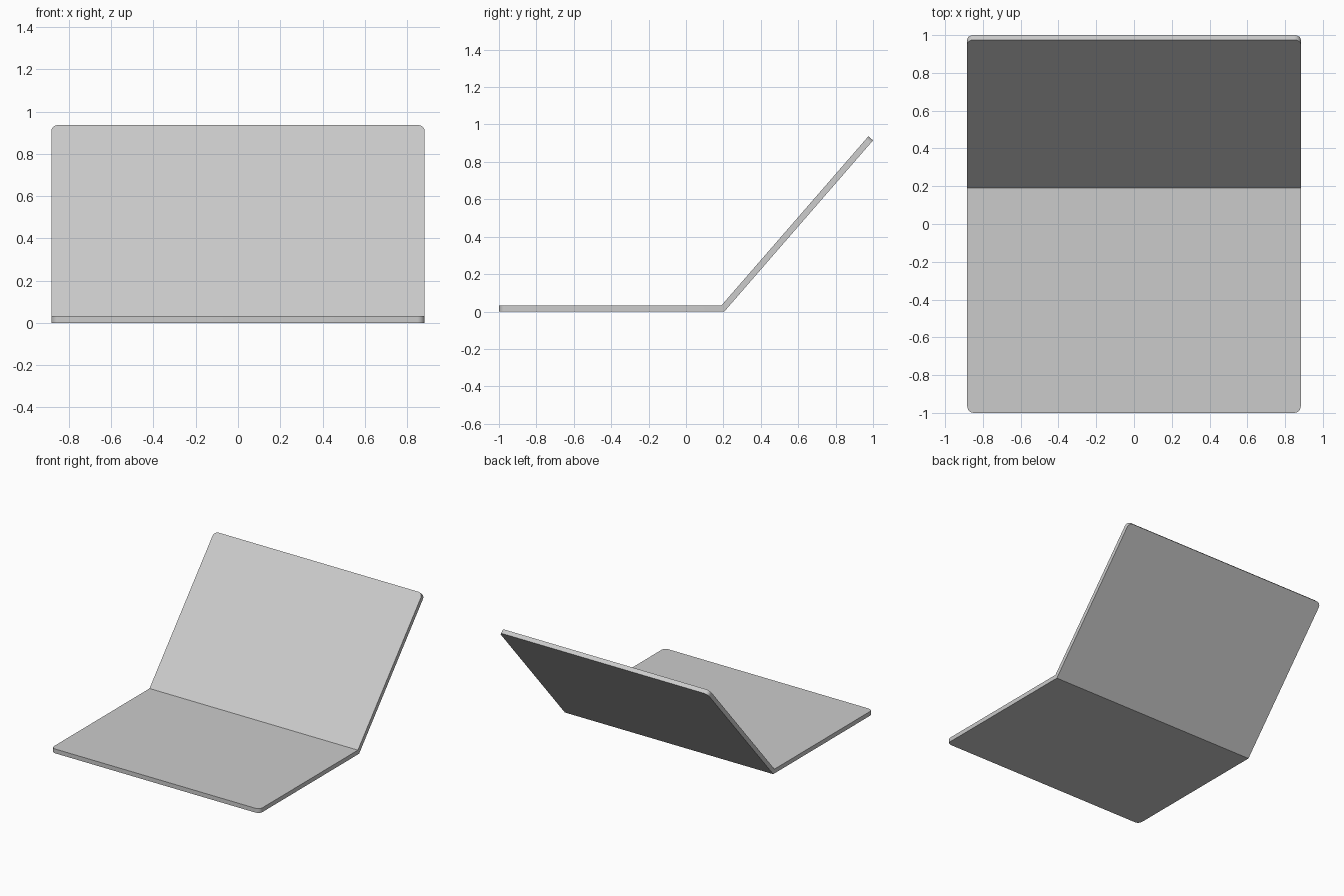
import bpy, bmesh, math
from mathutils import Vector

if "Cube" in bpy.data.objects:
    bpy.data.objects.remove(bpy.data.objects["Cube"])

HALF_W = 0.883     # half width in x
THICK = 0.033      # panel thickness
RADIUS = 0.035     # rounded outer corners

# side profile stations (y, z): front edge, mitred hinge, lid tip (outer, inner)
hinge = Vector((0.205, 0.0))
tip = Vector((1.0, 0.915))
d = (tip - hinge).normalized()
bend = math.atan2(d.y, d.x)
normal = Vector((-d.y, d.x))
stations = [
    (Vector((-1.0, 0.0)), Vector((-1.0, THICK))),
    (hinge, hinge + Vector((-THICK * math.tan(bend / 2), THICK))),
    (tip, tip + normal * THICK),
]

# folded body: two flat panels sharing a mitred hinge line
bm = bmesh.new()
rings = []
for outer, inner in stations:
    rings.append([bm.verts.new((x, p.x, p.y)) for x, p in (
        (-HALF_W, outer), (HALF_W, outer), (HALF_W, inner), (-HALF_W, inner))])
for a, b in zip(rings, rings[1:]):
    for i in range(4):
        j = (i + 1) % 4
        bm.faces.new((a[i], a[j], b[j], b[i]))
bm.faces.new(rings[0])
bm.faces.new(rings[-1])
bmesh.ops.recalc_face_normals(bm, faces=bm.faces[:])

# round the front corners of the base and the top corners of the lid
corners = [bm.edges.get((r[i], r[j])) for r in (rings[0], rings[-1])
           for i, j in ((0, 3), (1, 2))]
bmesh.ops.bevel(bm, geom=corners, offset=RADIUS, segments=6,
                profile=0.5, affect='EDGES')

mesh = bpy.data.meshes.new("laptop_body")
bm.to_mesh(mesh)
bm.free()
body = bpy.data.objects.new("laptop_body", mesh)
bpy.context.collection.objects.link(body)
bpy.context.view_layer.objects.active = body
body.select_set(True)
bpy.ops.object.shade_smooth_by_angle(angle=math.radians(30))
